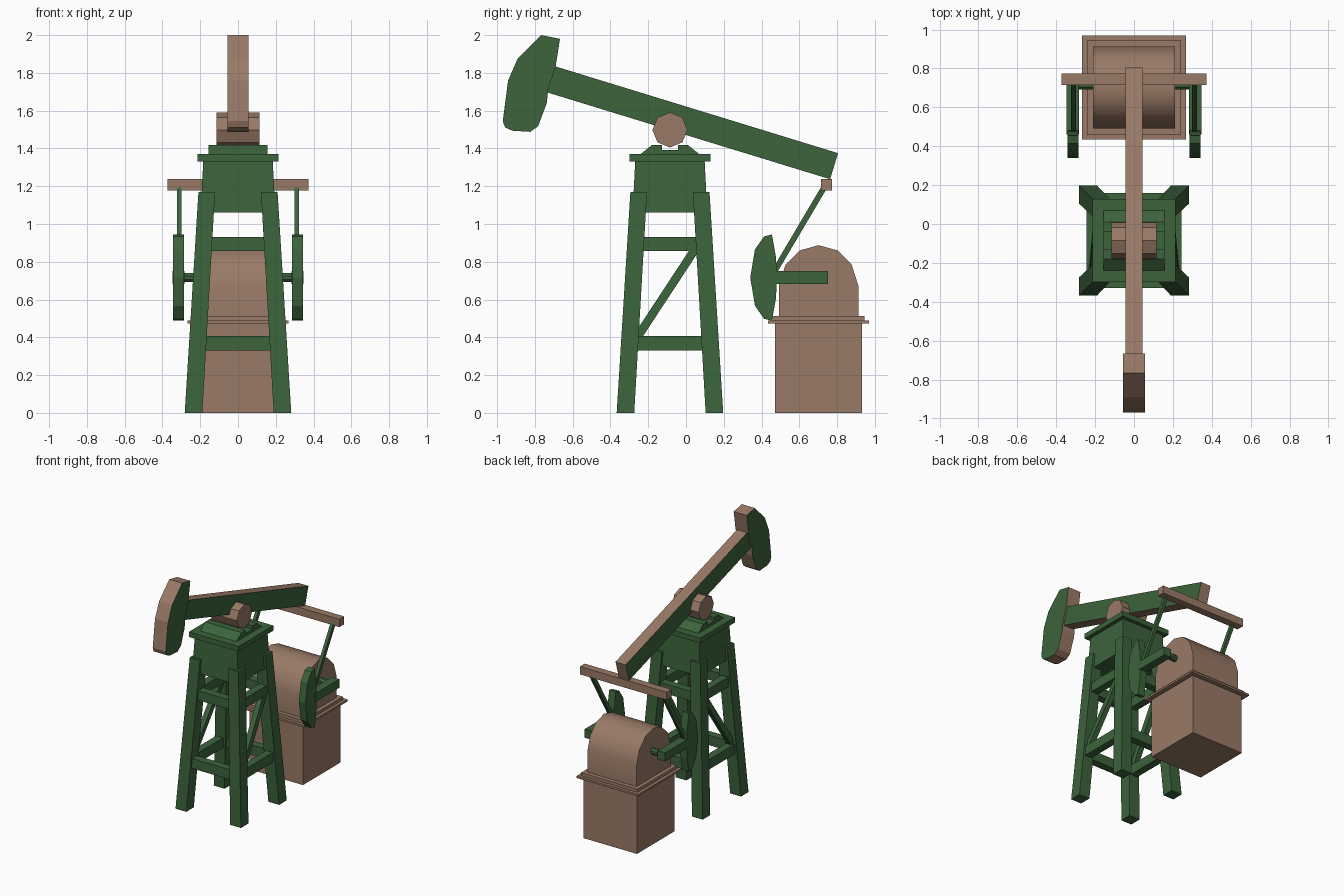
import bpy, bmesh, math
from mathutils import Vector

if "Cube" in bpy.data.objects:
    bpy.data.objects.remove(bpy.data.objects["Cube"])

CY = -0.085  # tower centre in y


def material(name, col):
    m = bpy.data.materials.new(name)
    m.diffuse_color = (*col, 1)
    m.use_nodes = True
    m.node_tree.nodes["Principled BSDF"].inputs["Base Color"].default_value = m.diffuse_color
    return m


GREEN = material("green_paint", (0.045, 0.125, 0.045))
BROWN = material("brown_metal", (0.32, 0.195, 0.135))


def finish(name, bm, mat, side_mat=None):
    """Turn a bmesh into an object; side_mat colours the faces looking along x."""
    bmesh.ops.recalc_face_normals(bm, faces=bm.faces)
    me = bpy.data.meshes.new(name)
    me.materials.append(mat)
    if side_mat:
        me.materials.append(side_mat)
        for f in bm.faces:
            f.material_index = int(abs(f.normal.x) > 0.9)
    bm.to_mesh(me)
    bm.free()
    ob = bpy.data.objects.new(name, me)
    bpy.context.collection.objects.link(ob)
    return ob


def loft(name, rings, mat, side_mat=None):
    """Closed solid between two matching rings of points."""
    bm = bmesh.new()
    a, b = [[bm.verts.new(p) for p in r] for r in rings]
    n = len(a)
    bm.faces.new(a)
    bm.faces.new(b)
    for i in range(n):
        j = (i + 1) % n
        bm.faces.new((a[i], a[j], b[j], b[i]))
    return finish(name, bm, mat, side_mat)


def prism(name, profile, x0, x1, mat, side_mat=None):
    return loft(name, [[(x, y, z) for y, z in profile] for x in (x0, x1)], mat, side_mat)


def rect(x0, x1, y0, y1, z):
    return [(x0, y0, z), (x1, y0, z), (x1, y1, z), (x0, y1, z)]


def box(name, x0, x1, y0, y1, z0, z1, mat):
    return loft(name, [rect(x0, x1, y0, y1, z0), rect(x0, x1, y0, y1, z1)], mat)


def bar(p, q, w):
    """(y, z) outline of a straight bar from p to q."""
    p, q = Vector(p), Vector(q)
    d = (q - p).normalized() * w / 2
    n = Vector((-d.y, d.x))
    return [p + n, q + n, q - n, p - n]


def square(h, z, cy=CY):
    return rect(-h, h, cy - h, cy + h, z)


def outer(z):
    return 0.282 - 0.062 * z


# tower legs
for sx in (-1, 1):
    for sy in (-1, 1):
        rings = []
        for z, w in ((0, 0.093), (1.17, 0.088)):
            o, i = outer(z), outer(z) - w
            rings.append(rect(sx * o, sx * i, CY + sy * o, CY + sy * i, z))
        loft("tower_leg", rings, GREEN)

# horizontal rails and diagonal side braces
for z0, z1 in ((0.33, 0.407), (0.857, 0.932)):
    c = outer((z0 + z1) / 2) - 0.045
    for s in (-1, 1):
        box("cross_rail", -c, c, CY + s * c - 0.03, CY + s * c + 0.03, z0, z1, GREEN)
        box("side_rail", s * c - 0.03, s * c + 0.03, CY - c, CY + c, z0, z1, GREEN)
for s in (-1, 1):
    rings = [[(s * (outer(z) - 0.045) + dx, y, z)
              for y, z in bar((-0.265, 0.39), (0.07, 0.9), 0.045)] for dx in (-0.02, 0.02)]
    loft("diagonal_brace", rings, GREEN)

# tower head, top plate and bearing block
loft("tower_head", [square(0.198, 1.06), square(0.184, 1.33)], GREEN)
loft("top_plate", [square(0.214, 1.33), square(0.214, 1.37)], GREEN)
half = [(-0.155, 1.37), (-0.095, 1.418), (-0.043, 1.418), (-0.043, 1.392)]
prism("bearing_block", [(CY + y, z) for y, z in half] +
      [(CY - y, z) for y, z in reversed(half)], -0.156, 0.156, GREEN)

# pivot drum
prism("pivot_drum", [(CY + 0.093 * math.sin(k * math.pi / 4), 1.498 + 0.093 * math.cos(k * math.pi / 4))
                     for k in range(8)], -0.115, 0.115, BROWN)

# walking beam and its curved head
prism("walking_beam", [(-0.72, 1.843), (0.805, 1.375), (0.763, 1.237), (-0.762, 1.705)],
      -0.044, 0.044, BROWN, GREEN)
prism("beam_head", [(-0.767, 2.0), (-0.667, 1.98), (-0.69, 1.835), (-0.73, 1.71),
                    (-0.737, 1.64), (-0.783, 1.517), (-0.825, 1.488), (-0.92, 1.494),
                    (-0.958, 1.512), (-0.97, 1.544), (-0.942, 1.76), (-0.89, 1.878)],
      -0.056, 0.056, BROWN, GREEN)

# equalizer bar, link rods, cranks and counterweights
box("equalizer_bar", -0.374, 0.374, 0.714, 0.773, 1.177, 1.238, BROWN)
upper = [(0.455, 0.944), (0.413, 0.934), (0.365, 0.865)]
lower = [(y, 1.432 - z) for y, z in reversed(upper)]
weight = upper + [(0.34, 0.716)] + lower + [(0.476, 0.605), (0.482, 0.716), (0.476, 0.827)]
for s in (-1, 1):
    prism("link_rod", bar((0.735, 1.2), (0.46, 0.735), 0.03), s * 0.299, s * 0.324, GREEN)
    prism("counterweight", weight, s * 0.286, s * 0.343, GREEN)
    box("crank_arm", s * 0.282, s * 0.347, 0.46, 0.752, 0.683, 0.75, GREEN)
    prism("crank_shaft", [(0.715 + 0.026 * math.cos(k * math.pi / 4 + math.pi / 8),
                           0.716 + 0.026 * math.sin(k * math.pi / 4 + math.pi / 8))
                          for k in range(8)], s * 0.19, s * 0.29, GREEN)

# engine housing: base box, stepped rim and arched cover
for name, h, z0, z1 in (("housing_base", 0.23, 0, 0.473), ("housing_rim", 0.267, 0.473, 0.488),
                        ("housing_step", 0.243, 0.488, 0.512)):
    loft(name, [square(h, z0, 0.702), square(h, z1, 0.702)], BROWN)
side = [(-0.21, 0.51), (-0.21, 0.674), (-0.175, 0.785), (-0.1, 0.86)]
cover = prism("housing_cover", [(0.702 + y, z) for y, z in side] + [(0.702, 0.888)] +
              [(0.702 - y, z) for y, z in reversed(side)], -0.212, 0.212, BROWN)
bpy.ops.object.select_all(action='DESELECT')
cover.select_set(True)
bpy.context.view_layer.objects.active = cover
bpy.ops.object.shade_smooth_by_angle(angle=math.radians(40))
